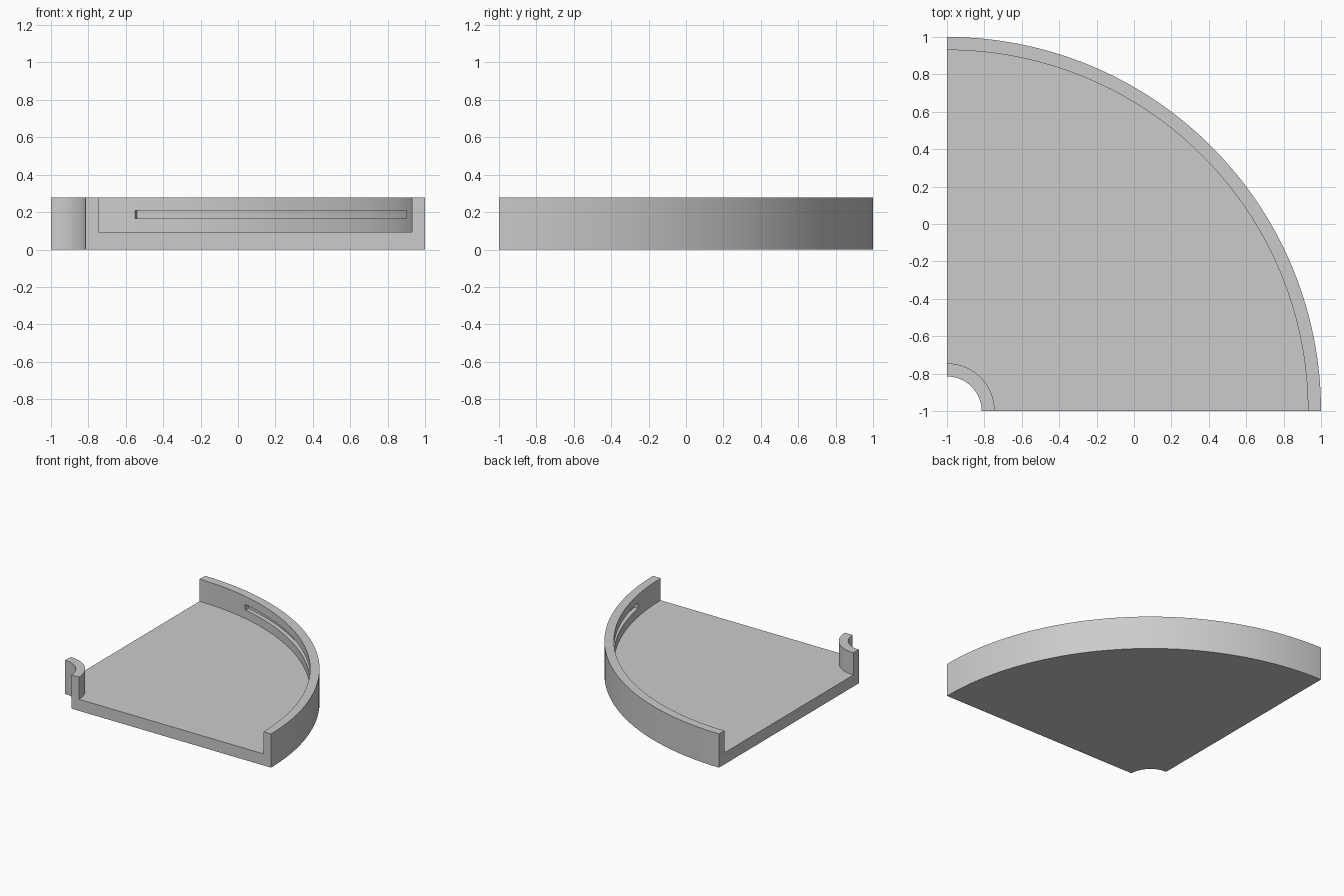
import bpy, bmesh
from math import cos, sin, radians

if "Cube" in bpy.data.objects:
    bpy.data.objects.remove(bpy.data.objects["Cube"])


def sweep(name, profile, start, end, steps):
    """Revolve a closed (radius, z) profile about the corner (-1, -1)."""
    bm = bmesh.new()
    rings = []
    for i in range(steps + 1):
        a = radians(start + (end - start) * i / steps)
        rings.append([bm.verts.new((-1 + r * cos(a), -1 + r * sin(a), z))
                      for r, z in profile])
    n = len(profile)
    for p, q in zip(rings, rings[1:]):
        for j in range(n):
            k = (j + 1) % n
            bm.faces.new((p[j], p[k], q[k], q[j]))
    bm.faces.new(rings[0])
    bm.faces.new(rings[-1])
    bmesh.ops.recalc_face_normals(bm, faces=bm.faces)
    mesh = bpy.data.meshes.new(name)
    bm.to_mesh(mesh)
    bm.free()
    obj = bpy.data.objects.new(name, mesh)
    bpy.context.collection.objects.link(obj)
    return obj


# Quarter-round tray: floor with raised inner and outer rims
FLOOR, TOP = 0.095, 0.277
tray = sweep("quarter_tray", [
    (0.185, 0), (2, 0), (2, TOP), (1.93, TOP),
    (1.93, FLOOR), (0.255, FLOOR), (0.255, TOP), (0.185, TOP)], 0, 90, 72)

# Blind slot along the inside of the outer rim
cutter = sweep("slot_cutter", [
    (1.90, 0.165), (1.965, 0.165), (1.965, 0.21), (1.90, 0.21)], 10, 76.5, 54)
cutter.hide_render = True
cut = tray.modifiers.new("slot", 'BOOLEAN')
cut.operation = 'DIFFERENCE'
cut.solver = 'EXACT'
cut.object = cutter

bpy.ops.object.select_all(action='DESELECT')
bpy.context.view_layer.objects.active = tray
tray.select_set(True)
bpy.ops.object.modifier_apply(modifier=cut.name)
bpy.data.objects.remove(cutter)
bpy.ops.object.shade_smooth_by_angle(angle=radians(30))
